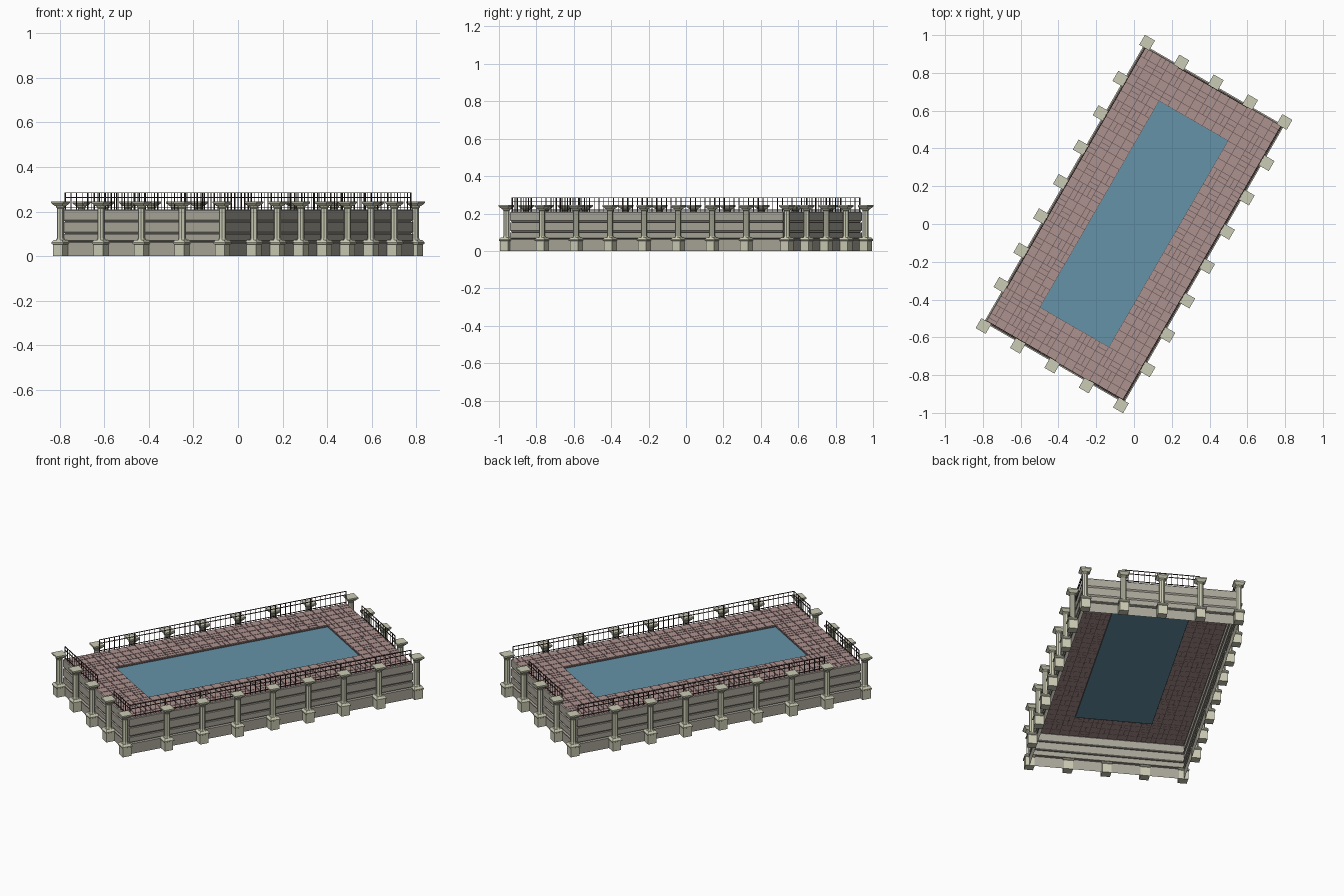
import bpy, bmesh, math, random
from mathutils import Matrix, Vector

if "Cube" in bpy.data.objects:
    bpy.data.objects.remove(bpy.data.objects["Cube"])

random.seed(4)
TURN = Matrix.Rotation(math.radians(-30), 4, 'Z')   # whole model is turned on plan
HX, HY, BAY, DECK = 0.42, 0.84, 0.21, 0.21


def material(name, rgb):
    m = bpy.data.materials.new(name)
    m.diffuse_color = (*rgb, 1)
    m.use_nodes = True
    m.node_tree.nodes["Principled BSDF"].inputs["Base Color"].default_value = m.diffuse_color
    return m


STONE = material("stone", (0.60, 0.60, 0.46))
WALL = material("wall", (0.40, 0.38, 0.32))
TILE = material("tile", (0.42, 0.29, 0.28))
GROUT = material("grout", (0.16, 0.11, 0.11))
WATER = material("water", (0.13, 0.29, 0.39))
IRON = material("iron", (0.05, 0.035, 0.03))


def finish(bm, name, mat):
    bm.transform(TURN)
    me = bpy.data.meshes.new(name)
    bm.to_mesh(me)
    bm.free()
    me.materials.append(mat)
    ob = bpy.data.objects.new(name, me)
    bpy.context.collection.objects.link(ob)
    return ob


def box(bm, x0, x1, y0, y1, z0, z1):
    m = Matrix.Translation(((x0 + x1) / 2, (y0 + y1) / 2, (z0 + z1) / 2))
    bmesh.ops.create_cube(bm, size=1, matrix=m @ Matrix.Diagonal((x1 - x0, y1 - y0, z1 - z0, 1)))


def loft(bm, cx, cy, sides, profile):
    """Stack of regular rings; profile holds (apothem, z)."""
    rings = []
    for r, z in profile:
        rad = r / math.cos(math.pi / sides)
        rings.append([bm.verts.new((cx + rad * math.cos((i + .5) * math.tau / sides),
                                    cy + rad * math.sin((i + .5) * math.tau / sides), z))
                      for i in range(sides)])
    for a, b in zip(rings, rings[1:]):
        for i in range(sides):
            j = (i + 1) % sides
            bm.faces.new((a[i], a[j], b[j], b[i]))
    bm.faces.new(rings[0][::-1])
    bm.faces.new(rings[-1])


# grooved board wall: one profile swept round the rectangle
bm = bmesh.new()
profile = [(0.003, 0), (0.003, 0.056), (0.008, 0.056), (0.008, 0.062), (-0.005, 0.064),
           (0.002, 0.070), (0.002, 0.098), (-0.006, 0.099), (0.002, 0.109),
           (0.002, 0.152), (-0.006, 0.153), (0.002, 0.163), (0.002, 0.205), (-0.003, DECK)]
rings = [[bm.verts.new((sx * (HX + o), sy * (HY + o), z))
          for sx, sy in ((-1, -1), (1, -1), (1, 1), (-1, 1))] for o, z in profile]
for a, b in zip(rings, rings[1:]):
    for i in range(4):
        j = (i + 1) % 4
        bm.faces.new((a[i], a[j], b[j], b[i]))
finish(bm, "board_wall", WALL)

# columns outside the wall
spots = [(i * BAY, s * 0.866) for i in range(-2, 3) for s in (-1, 1)]
spots += [(s * 0.447, i * BAY) for i in range(-3, 4) for s in (-1, 1)]
bm = bmesh.new()
for x, y in spots:
    loft(bm, x, y, 4, [(0.025, 0), (0.025, 0.052), (0.030, 0.055), (0.030, 0.061), (0.021, 0.073)])
    loft(bm, x, y, 8, [(0.019, 0.071), (0.015, 0.080), (0.015, 0.214), (0.019, 0.219), (0.019, 0.226)])
    loft(bm, x, y, 4, [(0.018, 0.224), (0.029, 0.236), (0.0305, 0.238), (0.0305, 0.246)])
finish(bm, "columns", STONE)

# deck bed: frame around the pool opening, with pool rim
PX, PY = BAY, 3 * BAY
bm = bmesh.new()
corners = ((-1, -1), (1, -1), (1, 1), (-1, 1))
loops = [[bm.verts.new((sx * w, sy * h, z)) for sx, sy in corners]
         for w, h, z in ((HX, HY, 0.206), (PX, PY, 0.206), (PX, PY, 0.198))]
for a, b in zip(loops, loops[1:]):
    for i in range(4):
        j = (i + 1) % 4
        bm.faces.new((a[i], a[j], b[j], b[i]))
finish(bm, "deck_bed", GROUT)

# paving tiles, some split in two
bm = bmesh.new()
S, G = BAY / 4, 0.0018
for i in range(-8, 8):
    for j in range(-16, 16):
        if -4 <= i < 4 and -12 <= j < 12:
            continue
        x, y = i * S, j * S
        parts = [(x, x + S, y, y + S)]
        k = random.random()
        if k < 0.2:
            parts = [(x, x + S / 2, y, y + S), (x + S / 2, x + S, y, y + S)]
        elif k < 0.4:
            parts = [(x, x + S, y, y + S / 2), (x, x + S, y + S / 2, y + S)]
        for a, b, c, d in parts:
            box(bm, a + G, b - G, c + G, d - G, 0.2055, DECK)
finish(bm, "paving_tiles", TILE)

# water sheet
bm = bmesh.new()
bm.faces.new([bm.verts.new((sx * PX, sy * PY, 0.199)) for sx, sy in corners])
finish(bm, "water", WATER)

# railings: straight runs of bays, leaving the open bays out
RX, RY, T = HX - 0.006, HY - 0.006, 0.0018


def railing(name, p, q):
    p, q = Vector(p), Vector(q)
    bm = bmesh.new()
    lo = Vector((min(p.x, q.x), min(p.y, q.y)))
    hi = Vector((max(p.x, q.x), max(p.y, q.y)))
    for z in (0.219, 0.263, 0.284):
        box(bm, lo.x - T, hi.x + T, lo.y - T, hi.y + T, z - T, z + T)
    n = max(1, round((q - p).length / (BAY / 7)))
    for i in range(n + 1):
        c = p.lerp(q, i / n)
        t = 0.0024 if i % 7 == 0 else 0.0013
        box(bm, c.x - t, c.x + t, c.y - t, c.y + t, DECK, 0.284)
    finish(bm, name, IRON)


railing("railing_right", (RX, -RY), (RX, RY))
railing("railing_left", (-RX, -3 * BAY), (-RX, RY))
railing("railing_back", (-BAY, RY), (BAY, RY))
railing("railing_front_long", (-RX, -RY), (0, -RY))
railing("railing_front_short", (BAY, -RY), (RX, -RY))
